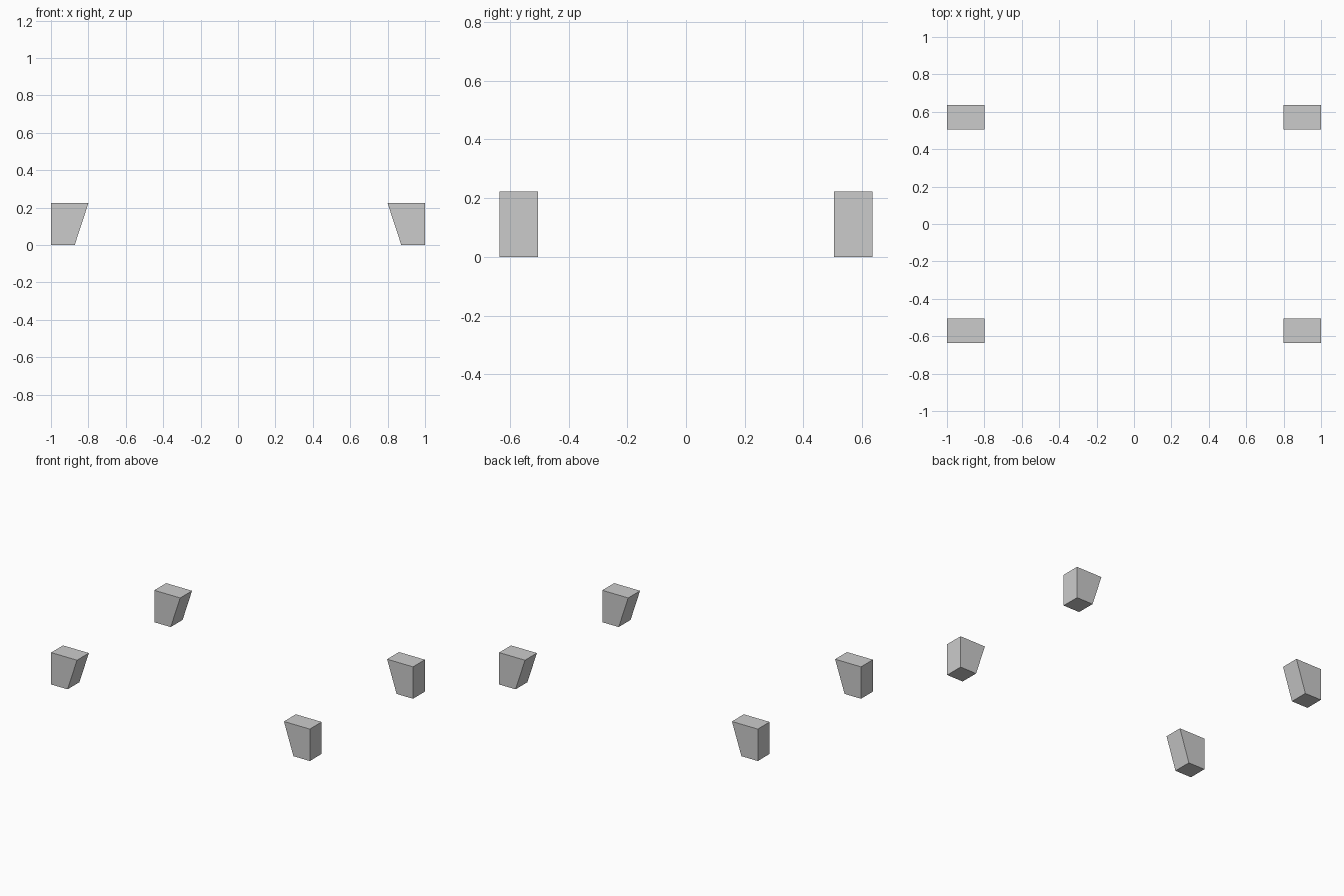
import bpy

if "Cube" in bpy.data.objects:
    bpy.data.objects.remove(bpy.data.objects["Cube"])

HEIGHT = 0.223
Y_IN, Y_OUT = 0.504, 0.635

# Side profile of a foot in x/z: straight outer edge, tapered inner edge
PROFILE = [(0.873, 0), (1.0, 0), (1.0, HEIGHT), (0.80, HEIGHT)]


def make_foot(name, sx, sy):
    """Extrude the tapered profile along y into the given corner."""
    verts = [(sx * x, sy * y, z) for y in (Y_IN, Y_OUT) for x, z in PROFILE]
    n = len(PROFILE)
    faces = [tuple(range(n)), tuple(range(2 * n - 1, n - 1, -1))]
    faces += [(i, i + n, (i + 1) % n + n, (i + 1) % n) for i in range(n)]
    if sx * sy > 0:  # keep normals pointing outward
        faces = [f[::-1] for f in faces]
    mesh = bpy.data.meshes.new(name)
    mesh.from_pydata(verts, [], faces)
    mesh.validate()
    # make normals consistent and outward
    import bmesh
    bm = bmesh.new()
    bm.from_mesh(mesh)
    bmesh.ops.recalc_face_normals(bm, faces=bm.faces)
    bm.to_mesh(mesh)
    bm.free()
    bpy.context.collection.objects.link(bpy.data.objects.new(name, mesh))


# Four corner feet
for side, sx in (("left", -1), ("right", 1)):
    for end, sy in (("front", -1), ("back", 1)):
        make_foot(f"{end}_{side}_foot", sx, sy)
